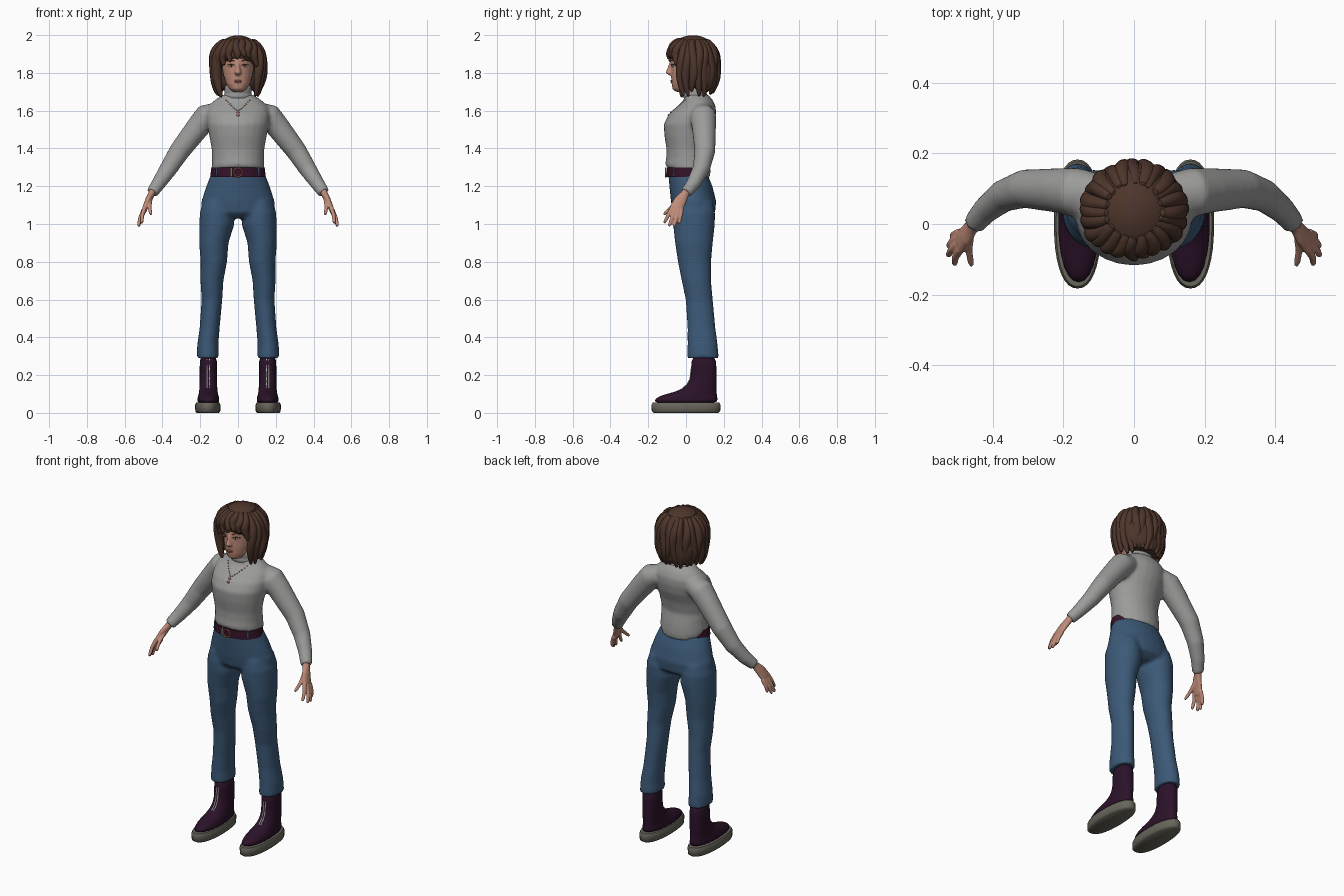
import bpy, bmesh, math, random
from mathutils import Vector

random.seed(4)
if "Cube" in bpy.data.objects:
    bpy.data.objects.remove(bpy.data.objects["Cube"], do_unlink=True)


def colour(name, r, g, b):
    mat = bpy.data.materials.new(name)
    mat.use_nodes = True
    mat.diffuse_color = (r, g, b, 1)
    bsdf = next(n for n in mat.node_tree.nodes if n.type == 'BSDF_PRINCIPLED')
    bsdf.inputs["Base Color"].default_value = (r, g, b, 1)
    bsdf.inputs["Roughness"].default_value = 0.8
    return mat


KNIT = colour("grey knit", .33, .33, .325)
DENIM = colour("blue denim", .045, .1, .185)
SKIN = colour("skin", .52, .26, .19)
HAIR = colour("brown hair", .075, .036, .024)
BOOT = colour("plum leather", .024, .006, .022)
SOLE = colour("grey rubber", .14, .13, .105)
BELT = colour("maroon belt", .035, .006, .02)
STEEL = colour("pale metal", .6, .58, .57)
COPPER = colour("copper", .5, .15, .09)
LIPS = colour("lips", .36, .12, .1)


def stack(x, rows):
    """Rows of (z, y, x radius, y radius, optional front lift) to rings."""
    return [(x, r[1], r[0], *r[2:]) for r in rows]


def flip(rings, side):
    return [(side * r[0], *r[1:]) for r in rings]


def loft(bm, rings, follow=False, n=24, square=1.0):
    """Closed skin over elliptical rings, level or square to their path."""
    pts = [Vector(r[:3]) for r in rings]
    loops = []
    for i, r in enumerate(rings):
        lift = r[5] if len(r) > 5 else 0
        tangent = pts[min(i + 1, len(pts) - 1)] - pts[max(i - 1, 0)]
        turn = Vector((0, 0, 1)).rotation_difference(tangent)
        loop = []
        for k in range(n):
            c, s = math.cos(math.tau * k / n), math.sin(math.tau * k / n)
            p = Vector((r[3] * math.copysign(abs(c) ** square, c),
                        r[4] * math.copysign(abs(s) ** square, s), -lift * s))
            if follow:
                p.rotate(turn)
            loop.append(bm.verts.new(pts[i] + p))
        loops.append(loop)
    for a, b in zip(loops, loops[1:]):
        for k in range(n):
            j = (k + 1) % n
            bm.faces.new((a[k], a[j], b[j], b[k]))
    bm.faces.new(loops[0][::-1])
    bm.faces.new(loops[-1])


def tube(bm, pts, radius, n=8):
    loft(bm, [(*p, radius, radius) for p in pts], True, n)


def finish(name, bm, mat, voxel=0, soften=3, sub=0):
    bmesh.ops.recalc_face_normals(bm, faces=bm.faces)
    mesh = bpy.data.meshes.new(name)
    bm.to_mesh(mesh)
    bm.free()
    mesh.materials.append(mat)
    mesh.polygons.foreach_set("use_smooth", [True] * len(mesh.polygons))
    mesh.set_sharp_from_angle(angle=math.radians(60))
    ob = bpy.data.objects.new(name, mesh)
    bpy.context.collection.objects.link(ob)
    if voxel:
        m = ob.modifiers.new("fuse", 'REMESH')
        m.mode, m.voxel_size, m.use_smooth_shade = 'VOXEL', voxel, True
        m = ob.modifiers.new("soften", 'SMOOTH')
        m.factor, m.iterations = .5, soften
    if sub:
        ob.modifiers.new("round", 'SUBSURF').levels = sub
        ob.modifiers["round"].render_levels = sub
    return ob


def front(ob, x, z, fallback):
    """Point on the front surface of an object."""
    bpy.context.view_layer.update()
    hit, loc, _, _ = ob.ray_cast((x, -1, z), (0, 1, 0),
                                 depsgraph=bpy.context.evaluated_depsgraph_get())
    return Vector((x, loc.y if hit else fallback, z))


def blob(bm, loc, size):
    ball = bmesh.ops.create_uvsphere(bm, u_segments=12, v_segments=8, radius=1)
    for v in ball["verts"]:
        v.co = Vector(loc) + Vector(a * b for a, b in zip(v.co, size))


# Trousers: hips fused with two flared legs
bm = bmesh.new()
loft(bm, stack(0, [(1.03, .04, .16, .075), (1.06, .042, .198, .112), (1.12, .04, .194, .12),
                   (1.2, .026, .168, .114), (1.265, .01, .143, .104)]))
LEG = stack(.16, [(.29, .09, .059, .084), (.36, .088, .056, .08)]) + \
    stack(.15, [(.45, .082, .053, .074)]) + stack(.138, [(.6, .07, .055, .072), (.7, .055, .061, .078)]) + \
    stack(.128, [(.8, .045, .07, .088), (.9, .042, .078, .1)]) + \
    stack(.112, [(1, .042, .093, .111), (1.06, .042, .09, .112), (1.12, .04, .07, .1)])
for side in (1, -1):
    loft(bm, flip(LEG, side))
finish("trousers", bm, DENIM, .01, 4)

# Sweater: torso fused with sleeves
bm = bmesh.new()
loft(bm, stack(0, [(1.272, .01, .135, .117, .03), (1.3, .01, .14, .12, .02), (1.34, .01, .138, .115, .01),
                   (1.4, .004, .14, .108), (1.47, .006, .153, .121), (1.53, .016, .165, .134),
                   (1.58, .034, .168, .125), (1.62, .055, .16, .103), (1.655, .065, .125, .078),
                   (1.685, .055, .08, .062)]))
ARM = [(.455, 0, 1.165, .032, .032), (.42, .04, 1.215, .038, .038), (.37, .08, 1.29, .047, .046),
       (.31, .1, 1.385, .055, .055), (.21, .095, 1.515, .063, .064), (.165, .09, 1.57, .068, .07),
       (.11, .085, 1.59, .055, .06)]
for side in (1, -1):
    loft(bm, flip(ARM, side), True)
sweater = finish("sweater", bm, KNIT, .01, 5)

# Folded roll collar
bm = bmesh.new()
loft(bm, stack(0, [(1.65, .05, .078, .066), (1.685, .05, .076, .066), (1.692, .048, .07, .061),
                   (1.7, .046, .073, .064), (1.73, .042, .07, .062), (1.738, .042, .062, .055)]))
finish("roll_collar", bm, KNIT, sub=1)

# Belt with loops, keeper and ring buckle
bm = bmesh.new()
loft(bm, stack(0, [(1.25, .004, .147, .107), (1.298, .004, .141, .104)]), n=48)
belt = finish("belt", bm, BELT)
bm = bmesh.new()
for x in (-.112, .108):
    tube(bm, [front(belt, x, z, -.06) for z in (1.248, 1.296)], .006)
finish("belt_loops", bm, DENIM)
bm = bmesh.new()
tube(bm, [front(belt, -.035, z, -.1) for z in (1.252, 1.296)], .004)
finish("belt_keeper", bm, STEEL)
bpy.ops.mesh.primitive_torus_add(location=(0, -.107, 1.273), rotation=(math.pi / 2, 0, 0),
                                 major_radius=.023, minor_radius=.004,
                                 major_segments=28, minor_segments=8)
buckle = bpy.context.object
buckle.name = "buckle"
buckle.data.materials.append(COPPER)

# Boots, soles and front zips
for side, label in ((1, "left"), (-1, "right")):
    bm = bmesh.new()
    loft(bm, stack(side * .16, [(0, 0, .058, .17), (.008, 0, .066, .181), (.042, 0, .067, .183),
                                (.054, 0, .061, .177)]), n=36, square=.88)
    finish(label + "_sole", bm, SOLE)
    bm = bmesh.new()
    loft(bm, stack(side * .157, [(.045, -.002, .06, .174), (.075, 0, .059, .168), (.095, .018, .053, .147),
                                 (.112, .055, .049, .107), (.14, .083, .047, .08), (.18, .094, .046, .069),
                                 (.24, .094, .046, .067), (.31, .094, .047, .067)]), square=.92)
    boot = finish(label + "_boot", bm, BOOT, sub=1)
    bm = bmesh.new()
    for dx in (-.006, .006):
        tube(bm, [front(boot, side * .157 + dx, z, .02) for z in (.13, .15, .18, .23, .285)], .0035, 6)
    finish(label + "_zip", bm, STEEL)

# Hands: palm, four fingers and a thumb
FINGERS = [((.493, -.072, 1.09), (.508, -.115, 1.005)), ((.499, -.057, 1.075), (.526, -.09, .988)),
           ((.499, -.04, 1.07), (.525, -.064, .986)), ((.494, -.024, 1.075), (.515, -.036, 1.003)),
           ((.465, -.03, 1.13), (.46, -.118, 1.05))]
PALM = [(.499, -.05, 1.062, .011, .03), (.49, -.048, 1.09, .015, .036), (.475, -.03, 1.125, .017, .033),
        (.46, -.008, 1.155, .018, .024), (.45, .005, 1.175, .02, .022)]
for side, label in ((1, "left"), (-1, "right")):
    bm = bmesh.new()
    loft(bm, flip(PALM, side), True, 16)
    for base, tip in FINGERS:
        base, tip = Vector(base), Vector(tip)
        rings = []
        for t, r in ((0, .006), (.12, .009), (.5, .0105), (1, .0125)):
            p = tip.lerp(base, t) + Vector((.012 * t * (1 - t) * 2, 0, 0))
            rings.append((*p, r, r))
        loft(bm, flip(rings, side), True, 10)
    finish(label + "_hand", bm, SKIN, .004, 2)

# Head with neck and nose
bm = bmesh.new()
loft(bm, stack(0, [(1.7, -.022, .026, .032), (1.715, -.02, .045, .051), (1.74, -.012, .061, .064),
                   (1.78, .005, .075, .084), (1.82, .02, .083, .1), (1.87, .034, .088, .118),
                   (1.93, .04, .08, .11), (1.965, .045, .05, .07)]))
loft(bm, stack(0, [(1.67, .05, .052, .05), (1.8, .04, .052, .05)]))
loft(bm, stack(0, [(1.788, -.076, .014, .014), (1.8, -.086, .018, .023), (1.822, -.08, .012, .02),
                   (1.855, -.074, .01, .014)]), n=12)
head = finish("head", bm, SKIN, .005, 3)

# Eyes, lashes, brows and mouth
whites, dark, mouth = bmesh.new(), bmesh.new(), bmesh.new()
for side in (1, -1):
    eye = front(head, side * .037, 1.836, -.07)
    blob(whites, eye, (.014, .004, .006))
    blob(dark, eye + Vector((0, -.003, 0)), (.006, .003, .006))
    for z, arch in ((1.84, .005), (1.862, .007)):
        tube(dark, [front(head, side * x, z + arch * up, -.07)
                    for x, up in ((.02, 0), (.032, 1), (.044, 1), (.056, 0))], .0025, 6)
for z, w in ((1.758, .022), (1.75, .018)):
    blob(mouth, front(head, 0, z, -.075), (w, .005, .005))
finish("eye_whites", whites, STEEL)
finish("lashes_and_brows", dark, HAIR)
finish("mouth", mouth, LIPS)

# Necklace of small beads with a pendant
bm = bmesh.new()
for i in range(-7, 8):
    t = abs(i) / 7
    blob(bm, front(sweater, .062 * i / 7, 1.6 + .055 * t ** 1.3, -.06), (.0035,) * 3)
for z in (1.59, 1.575):
    blob(bm, front(sweater, 0, z, -.09), (.008, .004, .008))
finish("necklace", bm, COPPER)

# Hair: a full cap with wavy locks laid over it
bm = bmesh.new()
loft(bm, stack(0, [(1.7, .095, .1, .06), (1.74, .09, .122, .08), (1.8, .088, .135, .088),
                   (1.84, .08, .137, .096), (1.868, .046, .134, .13), (1.9, .038, .13, .135),
                   (1.94, .036, .114, .122), (1.975, .036, .082, .09), (1.995, .036, .04, .045),
                   (1.999, .036, .01, .012)]))


def lock(angle, end, thick):
    a0, wave = math.radians(angle), random.uniform(0, math.tau)
    rings = []
    for i in range(9):
        t = i / 8
        z = end + (1.978 - end) * t
        f = math.sqrt(1 - ((z - 1.88) / .115) ** 2) if z > 1.88 else 1
        if z < 1.8:
            f -= .2 * ((1.8 - z) / .13) ** 2
        f += .025 * math.sin(9 * t + wave)
        a = a0 + .07 * math.sin(7 * t + wave)
        r = thick * math.sin(math.pi * (.1 + .72 * t))
        rings.append((.129 * f * math.cos(a), .036 + .125 * f * math.sin(a), z, r, r))
    loft(bm, rings, True, 10)


for i in range(17):
    lock(-30 + 15 * i, 1.665 + random.uniform(0, .035), random.uniform(.025, .031))
for angle, end in ((-142, 1.815), (-126, 1.838), (-110, 1.858), (-94, 1.872),
                   (-78, 1.884), (-62, 1.878), (-45, 1.83)):
    lock(angle, end, .024)
finish("hair", bm, HAIR, sub=1)
